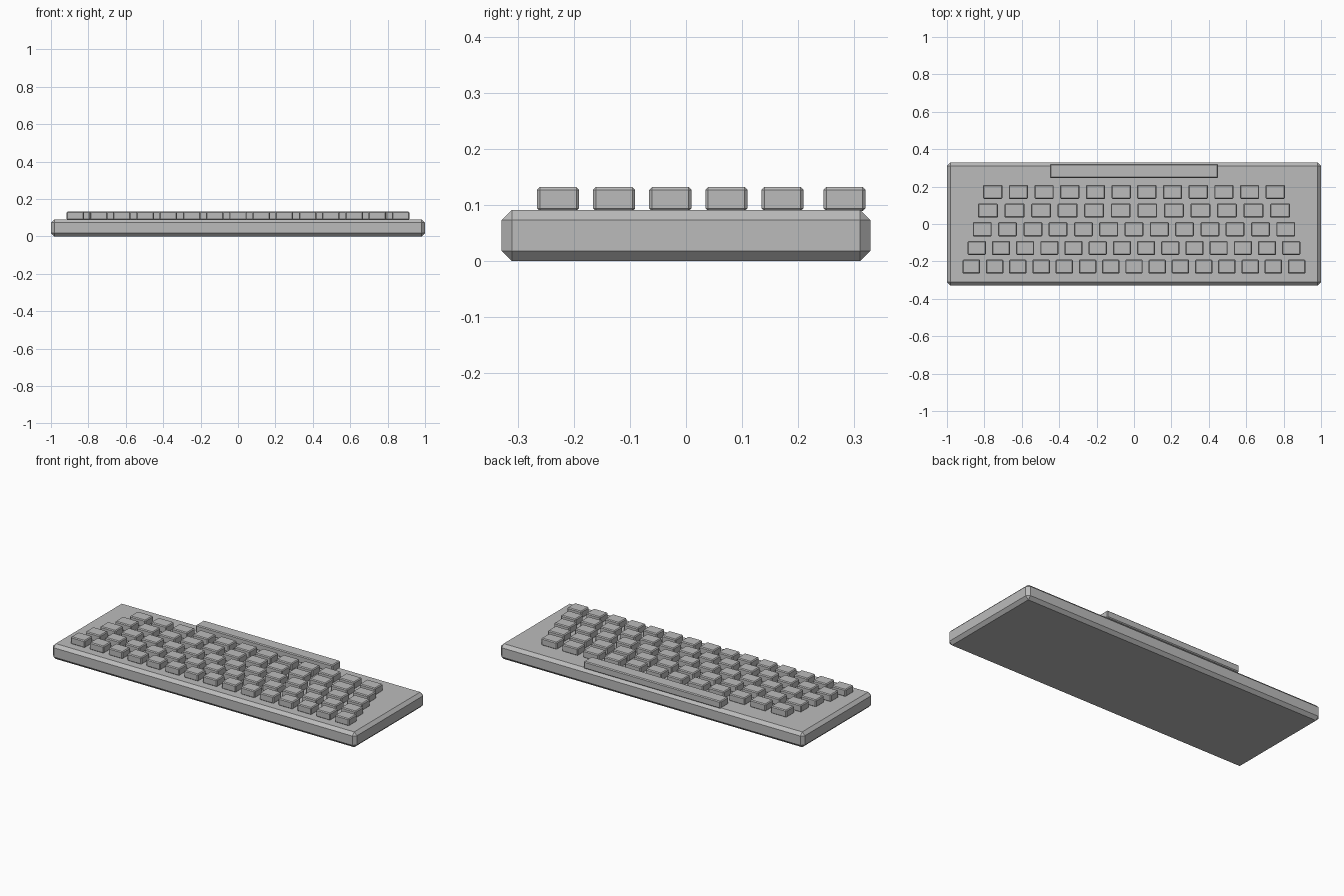
import bpy

default_cube = bpy.data.objects.get("Cube")
if default_cube:
    bpy.data.objects.remove(default_cube, do_unlink=True)

grey = bpy.data.materials.new("plain_grey")
grey.use_nodes = True
GREY = (0.5, 0.5, 0.5, 1)
grey.diffuse_color = GREY
grey.node_tree.nodes["Principled BSDF"].inputs["Base Color"].default_value = GREY


def chamfered_box(name, center, size, chamfer):
    """Box with a flat one-segment chamfer on every edge."""
    bpy.ops.mesh.primitive_cube_add(size=1, location=center)
    box = bpy.context.object
    box.name = name
    box.scale = size
    bpy.ops.object.transform_apply(location=False, rotation=False, scale=True)
    bevel = box.modifiers.new("chamfer", "BEVEL")
    bevel.width = chamfer
    bevel.segments = 1
    box.data.materials.append(grey)
    return box


# Case
CASE_TOP = 0.091
chamfered_box("case", (0, 0, CASE_TOP / 2), (2, 0.657, CASE_TOP), 0.018)

# Keys: (count, half width of the row) from the front row to the back row
KEY_Z, KEY_DEPTH, KEY_HEIGHT, CHAMFER = 0.1105, 0.075, 0.043, 0.005
rows = [(15, 0.916), (14, 0.889), (13, 0.862), (12, 0.834), (12, 0.807)]
for r, (count, half) in enumerate(rows):
    pitch = 2 * half / (count - 0.25)
    width = pitch * 0.75
    for i in range(count):
        x = -half + width / 2 + i * pitch
        chamfered_box(f"key_row{r + 1}_{i + 1}", (x, -0.228 + 0.1 * r, KEY_Z),
                      (width, KEY_DEPTH, KEY_HEIGHT), CHAMFER)

# Long bar along the back edge
chamfered_box("space_bar", (0, 0.2825, KEY_Z), (0.9, KEY_DEPTH, KEY_HEIGHT), CHAMFER)
